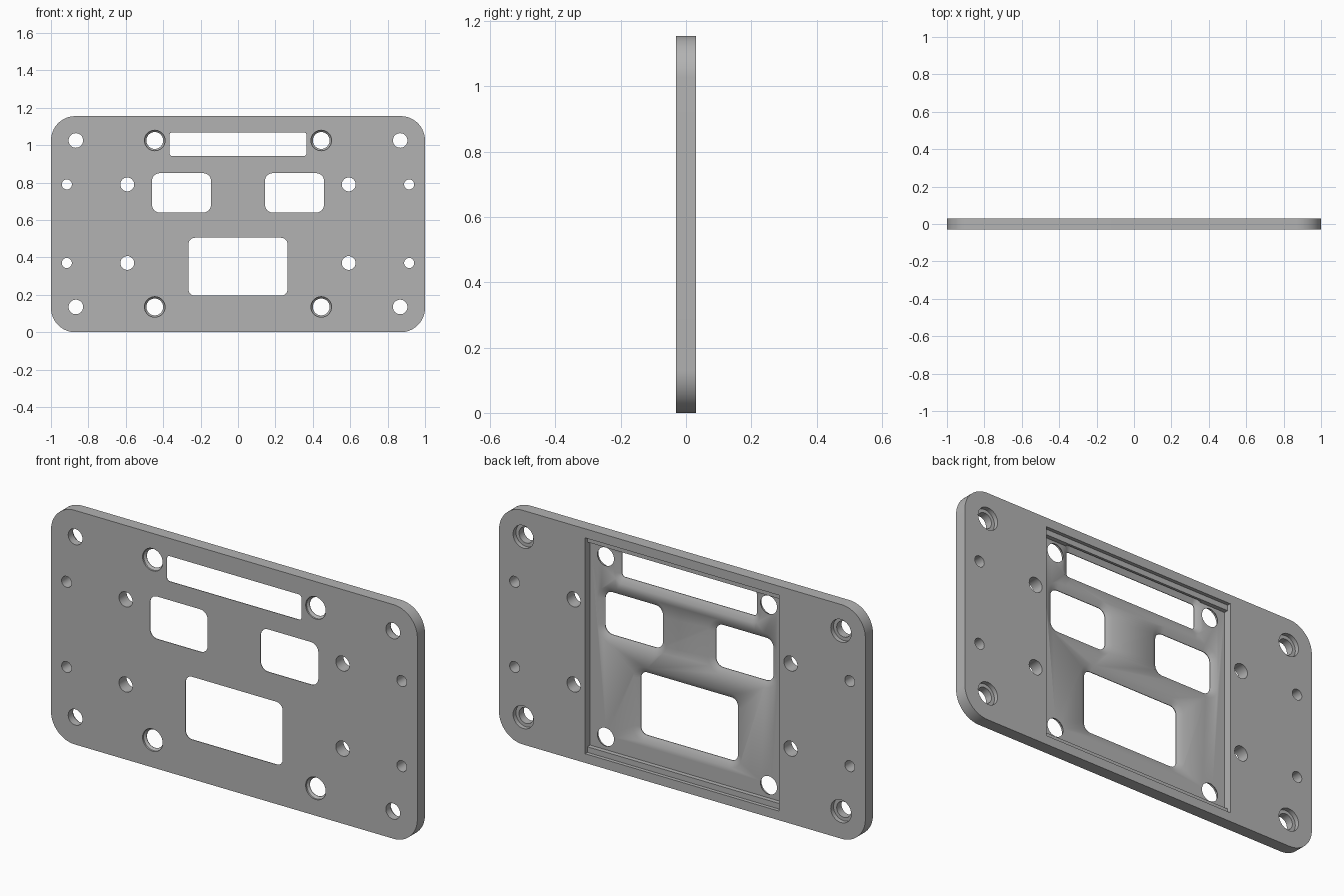
import bpy, bmesh
from math import sin, cos, pi, radians

if "Cube" in bpy.data.objects:
    bpy.data.objects.remove(bpy.data.objects["Cube"])

HEIGHT, HALF = 1.155, 0.03
FRONT, BACK, EPS = -HALF, HALF, 0.01
FLOOR = -0.01          # pocket floor depth
MID = HEIGHT / 2

metal = bpy.data.materials.new("Plate Grey")
metal.use_nodes = True
grey = (0.45, 0.45, 0.45, 1)
metal.diffuse_color = grey
metal.node_tree.nodes["Principled BSDF"].inputs["Base Color"].default_value = grey


def outline(x, z, w, h, r, steps=8):
    """Rounded rectangle around (x, z); a circle when r is half of w and h."""
    pts = []
    for q, (sx, sz) in enumerate([(1, 1), (-1, 1), (-1, -1), (1, -1)]):
        for i in range(steps + 1 if r else 1):
            a = (q + i / steps) * pi / 2
            p = (x + sx * (w / 2 - r) + r * cos(a), z + sz * (h / 2 - r) + r * sin(a))
            if not pts or abs(p[0] - pts[-1][0]) + abs(p[1] - pts[-1][1]) > 1e-5:
                pts.append(p)
    if abs(pts[0][0] - pts[-1][0]) + abs(pts[0][1] - pts[-1][1]) < 1e-5:
        pts.pop()
    return pts


def loft(name, sections):
    """Closed solid through (outline, y) sections, ordered along y."""
    bm = bmesh.new()
    rings = [[bm.verts.new((x, y, z)) for x, z in pts] for pts, y in sections]
    bm.faces.new(rings[0])
    bm.faces.new(rings[-1])
    n = len(rings[0])
    for a, b in zip(rings, rings[1:]):
        for i in range(n):
            j = (i + 1) % n
            bm.faces.new((a[i], a[j], b[j], b[i]))
    bmesh.ops.recalc_face_normals(bm, faces=bm.faces)
    mesh = bpy.data.meshes.new(name)
    bm.to_mesh(mesh)
    bm.free()
    ob = bpy.data.objects.new(name, mesh)
    bpy.context.collection.objects.link(ob)
    mesh.materials.append(metal)
    return ob


plate = loft("mounting_plate", [(outline(0, MID, 2, HEIGHT, 0.13, 16), y) for y in (FRONT, BACK)])


def cut(sections):
    tool = loft("cutter", sections)
    tool.hide_render = True
    mod = plate.modifiers.new("cut", "BOOLEAN")
    mod.object, mod.operation, mod.solver = tool, "DIFFERENCE", "EXACT"
    bpy.context.view_layer.objects.active = plate
    bpy.ops.object.modifier_apply(modifier=mod.name)
    bpy.data.objects.remove(tool)


def circle(x, z, r):
    return outline(x, z, 2 * r, 2 * r, r)


def straight(pts, y0, y1):
    cut([(pts, y0), (pts, y1)])


# Stepped pocket in the back
straight(outline(0, MID, 1.06, 1.065, 0), 0.012, BACK + EPS)
straight(outline(0, MID, 1.06, 1.01, 0), FLOOR, BACK + EPS)

# Windows with flared rims on the pocket side
windows = [(0, 1.005, 0.735, 0.125, 0.015), (-0.302, 0.745, 0.315, 0.21, 0.04),
           (0.302, 0.745, 0.315, 0.21, 0.04), (0, 0.35, 0.53, 0.31, 0.035)]
for x, z, w, h, r in windows:
    straight(outline(x, z, w, h, r), FRONT - EPS, BACK)
    g = 0.03
    cut([(outline(x, z, w, h, r), FRONT + 0.003),
         (outline(x, z, w + 2 * g, h + 2 * g, r + g), FLOOR),
         (outline(x, z, w + 2 * g, h + 2 * g, r + g), FLOOR + EPS)])

# Holes, mirrored left to right
for s in (-1, 1):
    for z in (0.135, 1.025):
        # Outer holes, counterbored at the back
        straight(circle(s * 0.867, z, 0.039), FRONT - EPS, BACK + EPS)
        straight(circle(s * 0.867, z, 0.056), 0.008, BACK + EPS)
        # Inner holes, countersunk at the front
        straight(circle(s * 0.445, z, 0.045), FRONT - EPS, BACK)
        cut([(circle(s * 0.445, z, 0.055), FRONT - EPS),
             (circle(s * 0.445, z, 0.055), FRONT + 0.008),
             (circle(s * 0.445, z, 0.044), FLOOR - 0.001)])
    for z in (0.37, 0.79):
        straight(circle(s * 0.592, z, 0.037), FRONT - EPS, BACK + EPS)
        straight(circle(s * 0.915, z, 0.027), FRONT - EPS, BACK + EPS)

# Smooth curved walls, sharp edges
bpy.ops.object.select_all(action="DESELECT")
plate.select_set(True)
bpy.context.view_layer.objects.active = plate
bpy.ops.object.shade_smooth_by_angle(angle=radians(30))
